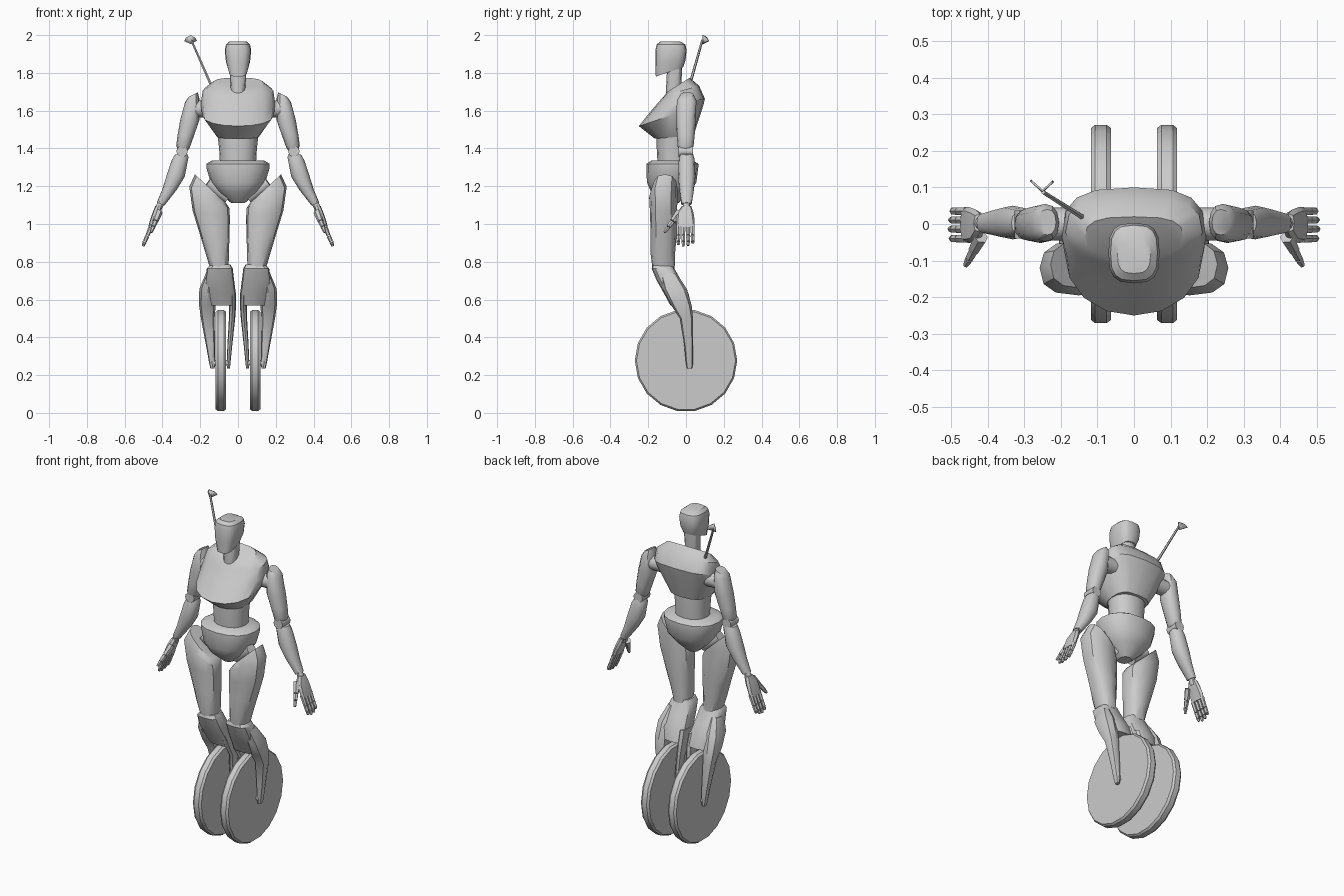
import bpy, bmesh, math
from mathutils import Vector


def finish(name, bm, mirror=False, angle=35):
    bmesh.ops.recalc_face_normals(bm, faces=bm.faces)
    me = bpy.data.meshes.new(name)
    bm.to_mesh(me)
    bm.free()
    ob = bpy.data.objects.new(name, me)
    bpy.context.collection.objects.link(ob)
    bpy.ops.object.select_all(action='DESELECT')
    ob.select_set(True)
    bpy.context.view_layer.objects.active = ob
    bpy.ops.object.shade_smooth_by_angle(angle=math.radians(angle))
    if mirror:
        ob.modifiers.new("mirror", 'MIRROR')
    return ob


def power(v, e):
    return math.copysign(abs(v) ** (2 / e), v)


def loft(name, sections, n=12, front=2.5, back=2.5, mirror=False):
    """Section: z, x0, x1, y0, y1, slope along y, slope along x."""
    bm = bmesh.new()
    rings = []
    for s in sections:
        z, x0, x1, y0, y1, sy, sx = (list(s) + [0, 0])[:7]
        cx, cy, ring = (x0 + x1) / 2, (y0 + y1) / 2, []
        for i in range(n):
            t = math.tau * i / n
            e = front if math.sin(t) < 0 else back
            dx = (x1 - x0) / 2 * power(math.cos(t), e)
            dy = (y1 - y0) / 2 * power(math.sin(t), e)
            ring.append(bm.verts.new((cx + dx, cy + dy, z + sy * dy + sx * dx)))
        rings.append(ring)
    for a, b in zip(rings, rings[1:]):
        for i in range(n):
            j = (i + 1) % n
            bm.faces.new((a[i], a[j], b[j], b[i]))
    bm.faces.new(rings[0])
    bm.faces.new(rings[-1])
    return finish(name, bm, mirror)


def rods(name, segments, n=8, mirror=False):
    """Segment: start, end, start radius, end radius."""
    bm = bmesh.new()
    for a, b, r0, r1 in segments:
        a, b = Vector(a), Vector(b)
        d = b - a
        m = d.to_track_quat('Z', 'Y').to_matrix().to_4x4()
        m.translation = (a + b) / 2
        bmesh.ops.create_cone(bm, cap_ends=True, segments=n, radius1=r0,
                              radius2=r1, depth=d.length, matrix=m)
    return finish(name, bm, mirror, 50)


# Head and neck
loft("head", [(1.805, -.048, .048, -.16, -.015, .34), (1.86, -.064, .064, -.162, -.002, .1),
              (1.92, -.07, .07, -.162, .003), (1.95, -.064, .064, -.155, -.003),
              (1.966, -.045, .045, -.135, -.03)], 16, 3, 3)
loft("neck", [(1.67, -.034, .034, -.105, -.03), (1.73, -.04, .04, -.105, -.025),
              (1.83, -.045, .045, -.10, -.02)], 12)

# Torso: tilted rings give the chest ledge and sloping shoulders
loft("torso", [(1.46, -.11, .11, -.165, .04, .08), (1.575, -.19, .19, -.25, .093, .33),
               (1.64, -.197, .197, -.17, .1, .17), (1.705, -.187, .187, -.115, .07, .28),
               (1.737, -.135, .135, -.10, .02, .62)], 16, 2.1, 3)
loft("waist", [(1.31, -.095, .095, -.15, .02), (1.40, -.1, .1, -.155, .025),
               (1.47, -.108, .108, -.155, .025)], 16, 2.2, 2.2)

# Pelvis and hip joints
loft("pelvis", [(1.11, -.035, .035, -.12, -.04), (1.17, -.105, .105, -.185, .02),
                (1.22, -.145, .145, -.207, .055), (1.30, -.168, .168, -.21, .065),
                (1.318, -.168, .168, -.21, .065), (1.335, -.14, .14, -.185, .04)],
     16, 2.3, 2.3)
rods("hip_joint", [((.05, -.09, 1.14), (.16, -.1, 1.22), .032, .032)], 12, True)

# Legs
loft("thigh", [(1.185, .06, .228, -.175, -.045, 0, .93), (1.14, .045, .258, -.195, -.045, 0, .54),
               (1.05, .043, .24, -.19, -.048, 0, .2), (.94, .045, .20, -.188, -.05),
               (.84, .048, .17, -.187, -.058), (.765, .05, .148, -.178, -.06)],
     12, 2.6, 2.4, True)
loft("knee", [(.785, .04, .145, -.175, -.07), (.765, .028, .165, -.182, -.062),
              (.70, .02, .175, -.155, -.025), (.635, .012, .17, -.118, .012),
              (.568, .011, .15, -.082, .03)], 12, 3.5, 3, True)
loft("outer_fork", [(.74, .11, .17, -.14, -.05), (.655, .11, .205, -.122, .005),
                    (.57, .118, .206, -.078, .03), (.50, .124, .196, -.033, .037),
                    (.36, .122, .17, -.01, .037), (.26, .121, .152, 0, .037),
                    (.235, .124, .146, .005, .032)], 8, 2.5, 2.5, True)
loft("inner_fork", [(.64, .012, .05, -.11, .01), (.57, .01, .048, -.078, .03),
                    (.50, .015, .048, -.033, .037), (.36, .03, .056, -.01, .037),
                    (.26, .04, .06, 0, .037), (.235, .043, .058, .005, .032)],
     8, 2.5, 2.5, True)

# Wheels: crowned tread around flat discs
bm = bmesh.new()
N = 18
rings = [[bm.verts.new((x, r * math.sin(math.tau * (i + .5) / N),
                        .277 + r * math.cos(math.tau * (i + .5) / N))) for i in range(N)]
         for x, r in ((.063, .262), (.075, .271), (.106, .271), (.118, .262))]
for a, b in zip(rings, rings[1:]):
    for i in range(N):
        bm.faces.new((a[i], a[i - 1], b[i - 1], b[i]))
bm.faces.new(rings[0])
bm.faces.new(rings[-1])
finish("wheel", bm, True)
rods("axle", [((.05, .015, .265), (.135, .015, .265), .014, .014)], 8, True)

# Arms
rods("shoulder_joint", [((.15, 0, 1.61), (.25, 0, 1.61), .045, .045)], 12, True)
loft("upper_arm", [(1.685, .213, .262, -.03, .04, 0, -.5), (1.655, .205, .281, -.048, .055, 0, -.3),
                   (1.55, .204, .306, -.052, .052), (1.47, .232, .32, -.048, .046),
                   (1.41, .256, .327, -.045, .04, 0, .2), (1.395, .265, .322, -.038, .033, 0, .2)],
     12, 2.3, 2.3, True)
rods("elbow_joint", [((.296, -.04, 1.385), (.296, .037, 1.385), .03, .03)], 12, True)
loft("forearm", [(1.375, .275, .335, -.03, .036, 0, -.3), (1.345, .262, .352, -.038, .045, 0, -.2),
                 (1.25, .282, .38, -.042, .05), (1.18, .325, .402, -.035, .042),
                 (1.105, .39, .43, -.025, .03, 0, .4)], 12, 2.3, 2.3, True)

# Hands
rods("wrist", [((.40, .002, 1.13), (.425, .002, 1.075), .018, .018)], 8, True)
loft("palm", [(1.095, .403, .438, -.022, .028), (1.06, .415, .452, -.048, .04),
              (1.02, .434, .466, -.052, .046), (.985, .447, .475, -.05, .046)],
     8, 3, 3, True)
fingers = []
for y, drop in ((-.04, .008), (-.014, 0), (.011, .004), (.035, .016)):
    tip = (.503 - drop * .4, y, .882 + drop)
    fingers += [((.457, y, .995), (.479, y, .94), .0125, .011),
                ((.480, y, .937), (.493, y, .908), .0115, .0105),
                ((.494, y, .905), tip, .011, .007)]
fingers += [((.418, -.035, 1.065), (.437, -.07, 1.015), .02, .016),
            ((.438, -.072, 1.012), (.449, -.093, .985), .014, .012),
            ((.45, -.095, .982), (.46, -.113, .955), .012, .007)]
rods("fingers", fingers, 6, True)

# Antenna with a small folded vane
rods("antenna", [((-.14, .018, 1.73), (-.248, .087, 1.975), .008, .006)], 6)
bm = bmesh.new()
top, low = bm.verts.new((-.25, .088, 2)), bm.verts.new((-.25, .085, 1.953))
for tip, corner in (((-.285, .117, 1.968), (-.275, .108, 1.988)),
                    ((-.218, .115, 1.97), (-.225, .108, 1.985))):
    bm.faces.new((top, bm.verts.new(corner), bm.verts.new(tip), low))
vane = finish("antenna_vane", bm)
vane.modifiers.new("thickness", 'SOLIDIFY').thickness = .006
